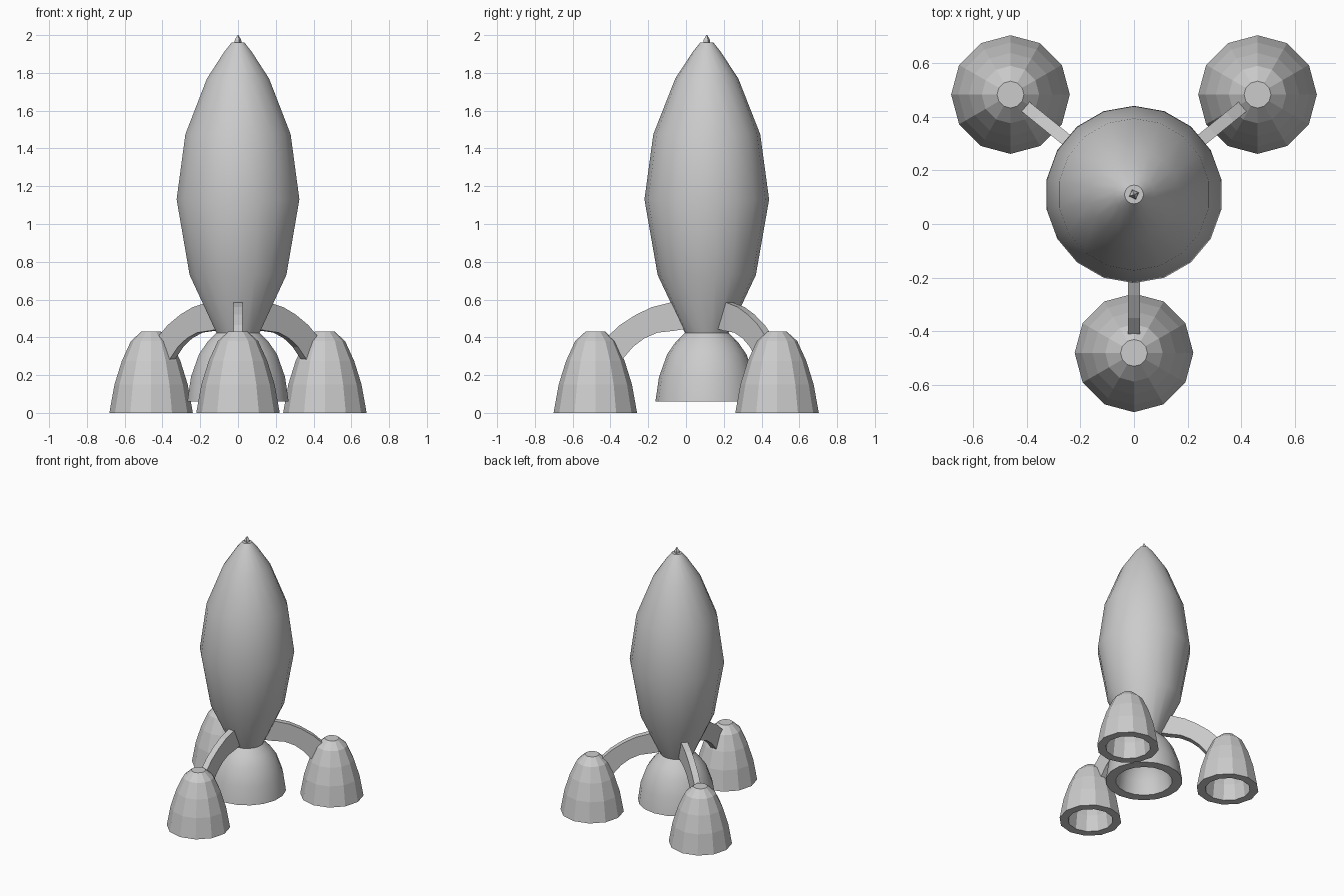
import bpy, math
from mathutils import Vector, Matrix

if "Cube" in bpy.data.objects:
    bpy.data.objects.remove(bpy.data.objects["Cube"])

AXIS = Vector((0, 0.11, 0))


def finish(name, verts, faces, smooth_angle=None):
    mesh = bpy.data.meshes.new(name)
    mesh.from_pydata(verts, [], faces)
    mesh.update()
    obj = bpy.data.objects.new(name, mesh)
    bpy.context.collection.objects.link(obj)
    if smooth_angle is not None:
        mesh.shade_smooth()
        mesh.set_sharp_from_angle(angle=math.radians(smooth_angle))
    return obj


def lathe(name, profile, sides, center, turn=0.0, smooth_angle=None):
    """Revolve (radius, z) points, listed top outside to inside; cap both ends."""
    verts, faces = [], []
    for r, z in profile:
        for i in range(sides):
            a = turn + 2 * math.pi * i / sides
            verts.append((center[0] + r * math.cos(a), center[1] + r * math.sin(a), z))
    for k in range(len(profile) - 1):
        for i in range(sides):
            j = (i + 1) % sides
            a, b = k * sides, (k + 1) * sides
            faces.append((a + i, b + i, b + j, a + j))
    faces.append(tuple(range(sides)))
    last = (len(profile) - 1) * sides
    faces.append(tuple(last + i for i in reversed(range(sides))))
    return finish(name, verts, faces, smooth_angle)


def strut(name, angle, width=0.046):
    """Bent rectangular bar in a vertical plane through the hull axis."""
    top = [(0.10, 0.60), (0.19, 0.585), (0.29, 0.56), (0.375, 0.52), (0.46, 0.465), (0.535, 0.395)]
    low = [(0.08, 0.45), (0.17, 0.435), (0.26, 0.425), (0.33, 0.395), (0.39, 0.35), (0.45, 0.28)]
    rot = Matrix.Rotation(angle, 3, 'Z')
    verts, faces = [], []
    for t, l in zip(top, low):
        for (r, z), s in ((t, -1), (t, 1), (l, 1), (l, -1)):
            verts.append(rot @ Vector((r, s * width / 2, z)) + AXIS)
    for k in range(len(top) - 1):
        for i in range(4):
            j = (i + 1) % 4
            faces.append((4 * k + i, 4 * k + j, 4 * k + 4 + j, 4 * k + 4 + i))
    n = 4 * (len(top) - 1)
    faces += [(3, 2, 1, 0), (n, n + 1, n + 2, n + 3)]
    return finish(name, verts, faces)


# Hull
hull = [(0.035, 1.96), (0.075, 1.91), (0.167, 1.77), (0.283, 1.475),
        (0.33, 1.13), (0.26, 0.73), (0.114, 0.42)]
lathe("hull", hull, 18, AXIS, math.radians(10), 25)

# Nose spike
lathe("nose_spike", [(0.003, 2.0), (0.018, 1.975), (0.02, 1.95)], 4, AXIS, math.radians(20))

# Main engine bell, hollow from below
bell = [(0.115, 0.425), (0.165, 0.375), (0.21, 0.31), (0.253, 0.19), (0.272, 0.06),
        (0.20, 0.06), (0.185, 0.17), (0.15, 0.26), (0.08, 0.34)]
lathe("main_engine", bell, 18, AXIS, math.radians(10), 25)

# Three outer landing engines with their struts
pod = [(0.05, 0.432), (0.107, 0.38), (0.155, 0.275), (0.194, 0.15), (0.221, 0.0),
       (0.16, 0.0), (0.145, 0.12), (0.11, 0.23), (0.05, 0.31)]
for side, x, y in (("front", 0, -0.48), ("left", -0.46, 0.482), ("right", 0.46, 0.482)):
    lathe(side + "_engine", pod, 12, (x, y), math.radians(0))
    strut(side + "_strut", math.atan2(y - AXIS.y, x))
